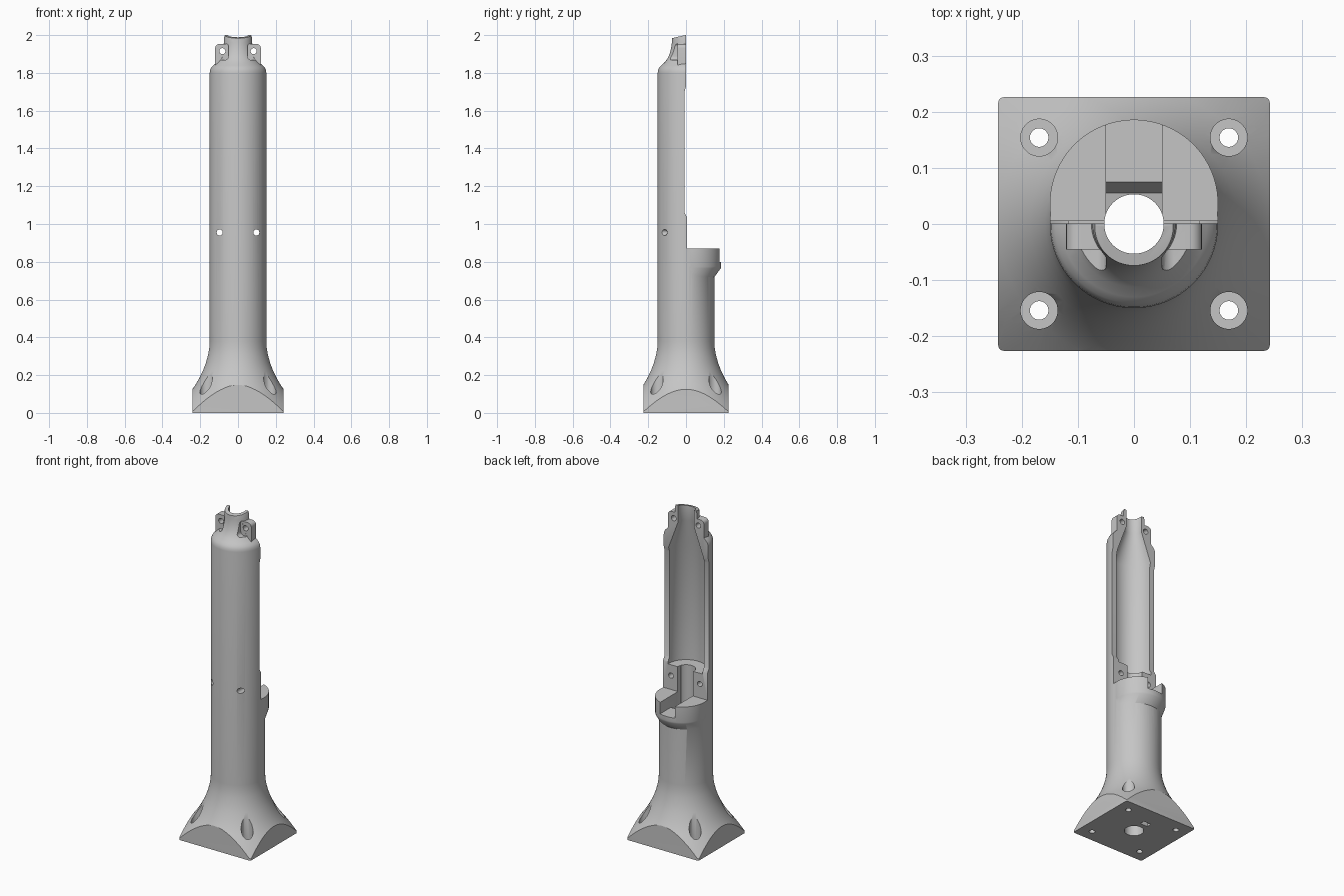
import bpy, bmesh, math
from mathutils import Matrix

if "Cube" in bpy.data.objects:
    bpy.data.objects.remove(bpy.data.objects["Cube"])

COLOUR = (0.56, 0.56, 0.56, 1)
grey = bpy.data.materials.new("plain grey")
grey.use_nodes = True
grey.diffuse_color = COLOUR
grey.node_tree.nodes["Principled BSDF"].inputs["Base Color"].default_value = COLOUR


def finish(bm, name):
    bmesh.ops.recalc_face_normals(bm, faces=bm.faces[:])
    mesh = bpy.data.meshes.new(name)
    bm.to_mesh(mesh)
    bm.free()
    obj = bpy.data.objects.new(name, mesh)
    mesh.materials.append(grey)
    bpy.context.collection.objects.link(obj)
    return obj


def loft(bm, loops):
    """Skin closed loops of points and cap both ends."""
    rings = [[bm.verts.new(p) for p in loop] for loop in loops]
    for low, high in zip(rings, rings[1:]):
        for i in range(len(low)):
            j = (i + 1) % len(low)
            bm.faces.new((low[i], low[j], high[j], high[i]))
    bm.faces.new(rings[0][::-1])
    bm.faces.new(rings[-1])


def turned(name, profile, x=0, y=0, sides=72, lean=0, axis="Z"):
    """Stack of rings (radius, height); lean shifts every ring after the first along y."""
    bm = bmesh.new()
    angles = [math.tau * (i + 0.5) / sides for i in range(sides)]
    loft(bm, [[(x + r * math.cos(a), y + (lean if k else 0) + r * math.sin(a), h) for a in angles]
              for k, (r, h) in enumerate(profile)])
    if axis == "Y":  # turn the ring plane from xy to xz
        bmesh.ops.transform(bm, matrix=Matrix.Rotation(math.pi / 2, 4, "X"), verts=bm.verts[:])
    return finish(bm, name)


def block(name, low, high, round_axis=None, radius=0.01):
    bm = bmesh.new()
    bmesh.ops.create_cube(bm, size=1)
    for v in bm.verts:
        for i in range(3):
            v.co[i] = low[i] if v.co[i] < 0 else high[i]
    if round_axis is not None:
        edges = [e for e in bm.edges
                 if abs((e.verts[0].co - e.verts[1].co).normalized()[round_axis]) > 0.9]
        bmesh.ops.bevel(bm, geom=edges, offset=radius, segments=5, profile=0.5, affect="EDGES")
    return finish(bm, name)


def side_prism(name, outline, half_width):
    """Outline of (y, z) points extruded along x."""
    bm = bmesh.new()
    loft(bm, [[(x, y, z) for y, z in outline] for x in (-half_width, half_width)])
    return finish(bm, name)


def combine(target, tool, operation):
    mod = target.modifiers.new("combine", "BOOLEAN")
    mod.operation = operation
    mod.solver = "EXACT"
    mod.use_hole_tolerant = True
    mod.object = tool
    bpy.context.view_layer.objects.active = target
    bpy.ops.object.modifier_apply(modifier=mod.name)
    bpy.data.objects.remove(tool)


# Round column with flared foot, domed shoulder and narrow neck
tower = turned("tower", [
    (0.335, 0), (0.288, 0.064), (0.242, 0.125), (0.226, 0.148), (0.205, 0.184), (0.185, 0.226),
    (0.17, 0.265), (0.158, 0.31), (0.152, 0.345), (0.15, 0.38), (0.15, 1.8),
    (0.148, 1.815), (0.141, 1.829), (0.13, 1.84), (0.112, 1.857), (0.098, 1.876),
    (0.087, 1.9), (0.079, 1.93), (0.075, 1.96), (0.074, 1.985), (0.07, 2.0)])

# Rectangular foot outline
combine(tower, block("foot_outline", (-0.242, -0.226, -0.1), (0.242, 0.226, 2.1), 2), "INTERSECT")

# Offset collar at the back
combine(tower, turned("collar", [(0.147, 0.715), (0.148, 0.765), (0.15, 0.775), (0.15, 0.9)],
                      lean=0.036), "UNION")

# Lugs beside the neck
for s in (-1, 1):
    xs = sorted((s * 0.045, s * 0.121))
    combine(tower, block("lug", (xs[0], -0.045, 1.79), (xs[1], 0.03, 1.953), 1, 0.022), "UNION")

# Open back of the upper half, with a slightly lower long rim
combine(tower, side_prism("open_back", [
    (0.006, 0.87), (0.006, 1.035), (-0.008, 1.06), (-0.008, 1.7), (0.0005, 1.73),
    (0.0005, 2.1), (0.4, 2.1), (0.4, 0.87)], 0.4), "DIFFERENCE")

# Bore, wide chamber and tapered throat
combine(tower, turned("bore", [(0.053, -0.1), (0.053, 1.02), (0.117, 1.021), (0.117, 1.73),
                               (0.053, 1.9), (0.053, 2.1)]), "DIFFERENCE")

# Cable slot through the collar, with a ramp into the bore
combine(tower, side_prism("cable_slot", [
    (-0.02, 1.1), (-0.02, 0.75), (0.055, 0.765), (0.075, 0.8), (0.4, 0.8), (0.4, 1.1)],
    0.0495), "DIFFERENCE")

# Sloping rim of the neck
combine(tower, side_prism("neck_slope", [(0.01, 2.003), (-0.2, 1.955), (-0.2, 2.1), (0.01, 2.1)],
                          0.2), "DIFFERENCE")

# Pocket under the foot
combine(tower, block("foot_pocket", (-0.025, 0.083, -0.1), (0.025, 0.113, 0.1)), "DIFFERENCE")

for s in (-1, 1):
    # Flat seats cut into the shoulder in front of the lugs
    xs = sorted((s * 0.05, s * 0.118))
    combine(tower, block("lug_seat", (xs[0], -0.3, 1.868), (xs[1], -0.0455, 1.958), 1, 0.02),
            "DIFFERENCE")
    # Screw holes through the lugs and the middle block
    for x, z in ((0.083, 1.915), (0.097, 0.955)):
        combine(tower, turned("screw_hole", [(0.016, -0.3), (0.016, 0.3)], s * x, z,
                              24, axis="Y"), "DIFFERENCE")
    # Counterbored mounting holes in the foot
    for t in (-1, 1):
        combine(tower, turned("mount_hole", [(0.0165, -0.1), (0.0165, 0.06), (0.033, 0.06),
                                             (0.033, 0.4)], s * 0.169, t * 0.154, 32), "DIFFERENCE")

bpy.ops.object.select_all(action="DESELECT")
tower.select_set(True)
bpy.context.view_layer.objects.active = tower
bpy.ops.object.shade_smooth_by_angle(angle=math.radians(30))
